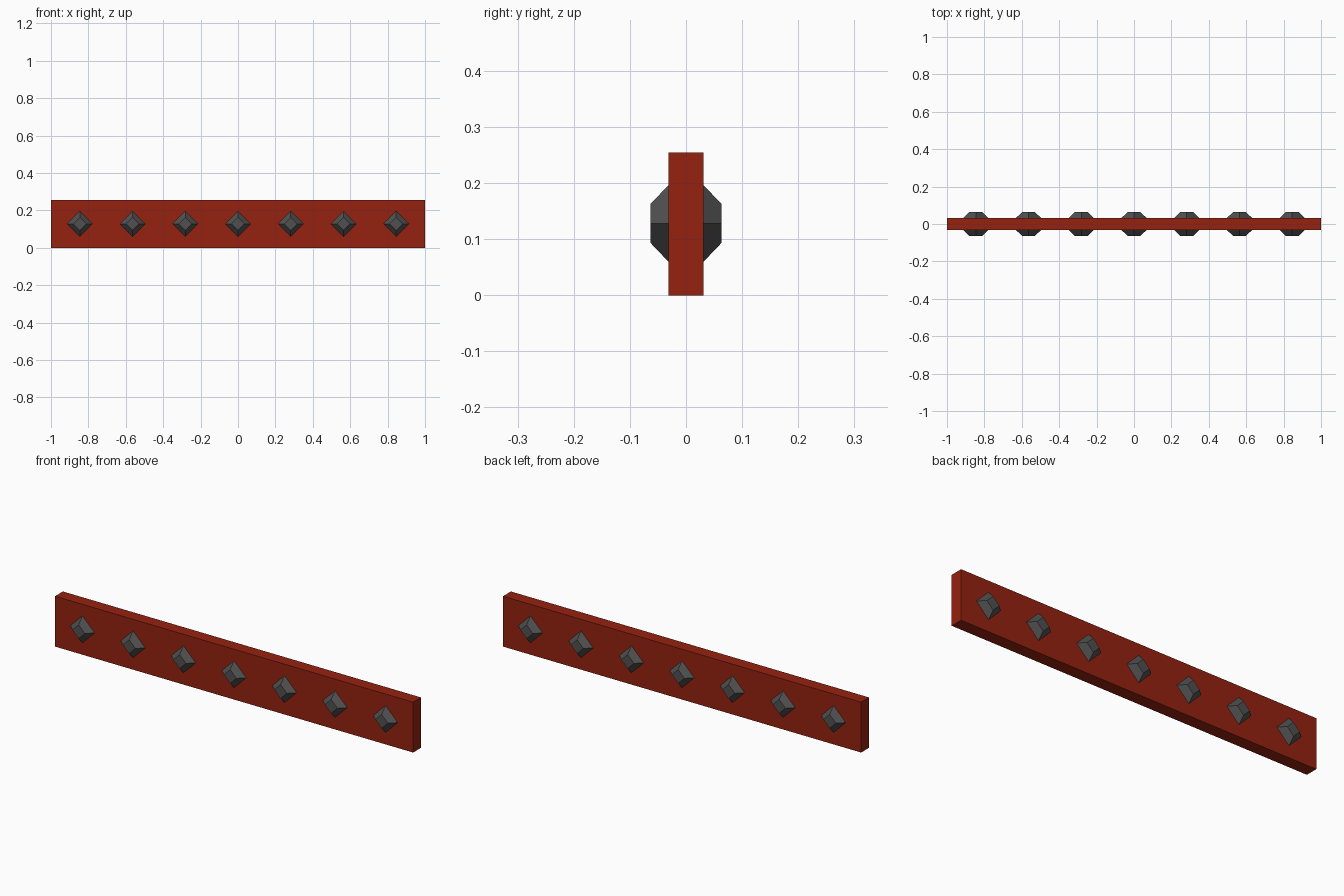
import bpy, bmesh, math

if "Cube" in bpy.data.objects:
    bpy.data.objects.remove(bpy.data.objects["Cube"])

def material(name, rgb):
    m = bpy.data.materials.new(name)
    m.diffuse_color = (*rgb, 1)
    m.use_nodes = True
    m.node_tree.nodes["Principled BSDF"].inputs["Base Color"].default_value = m.diffuse_color
    return m

red = material("rust_red", (0.30, 0.016, 0.005))
iron = material("dark_iron", (0.08, 0.08, 0.08))

def finish(bm, name, mat):
    bmesh.ops.recalc_face_normals(bm, faces=bm.faces)
    me = bpy.data.meshes.new(name)
    bm.to_mesh(me)
    bm.free()
    me.materials.append(mat)
    ob = bpy.data.objects.new(name, me)
    bpy.context.collection.objects.link(ob)
    return ob

HALF_T, HEIGHT = 0.0315, 0.254

# Flat plank
bm = bmesh.new()
bmesh.ops.create_cube(bm, size=1)
for v in bm.verts:
    v.co.x *= 2
    v.co.y *= 2 * HALF_T
    v.co.z = (v.co.z + 0.5) * HEIGHT
finish(bm, "plank", red)

# Diamond studs: four-sided frustums on both faces
def stud(name, x, side):
    bm = bmesh.new()
    rings = []
    for r, y in ((0.068, HALF_T), (0.035, 0.063)):
        rings.append([bm.verts.new((x + r * math.cos(a), side * y, HEIGHT / 2 + 0.001 + r * math.sin(a)))
                      for a in (i * math.pi / 2 for i in range(4))])
    base, cap = rings
    bm.faces.new(base)
    bm.faces.new(cap)
    for i in range(4):
        j = (i + 1) % 4
        bm.faces.new((base[i], base[j], cap[j], cap[i]))
    finish(bm, name, iron)

for i in range(7):
    x = (i - 3) * 0.282
    stud(f"front_stud_{i + 1}", x, -1)
    stud(f"back_stud_{i + 1}", x, 1)
